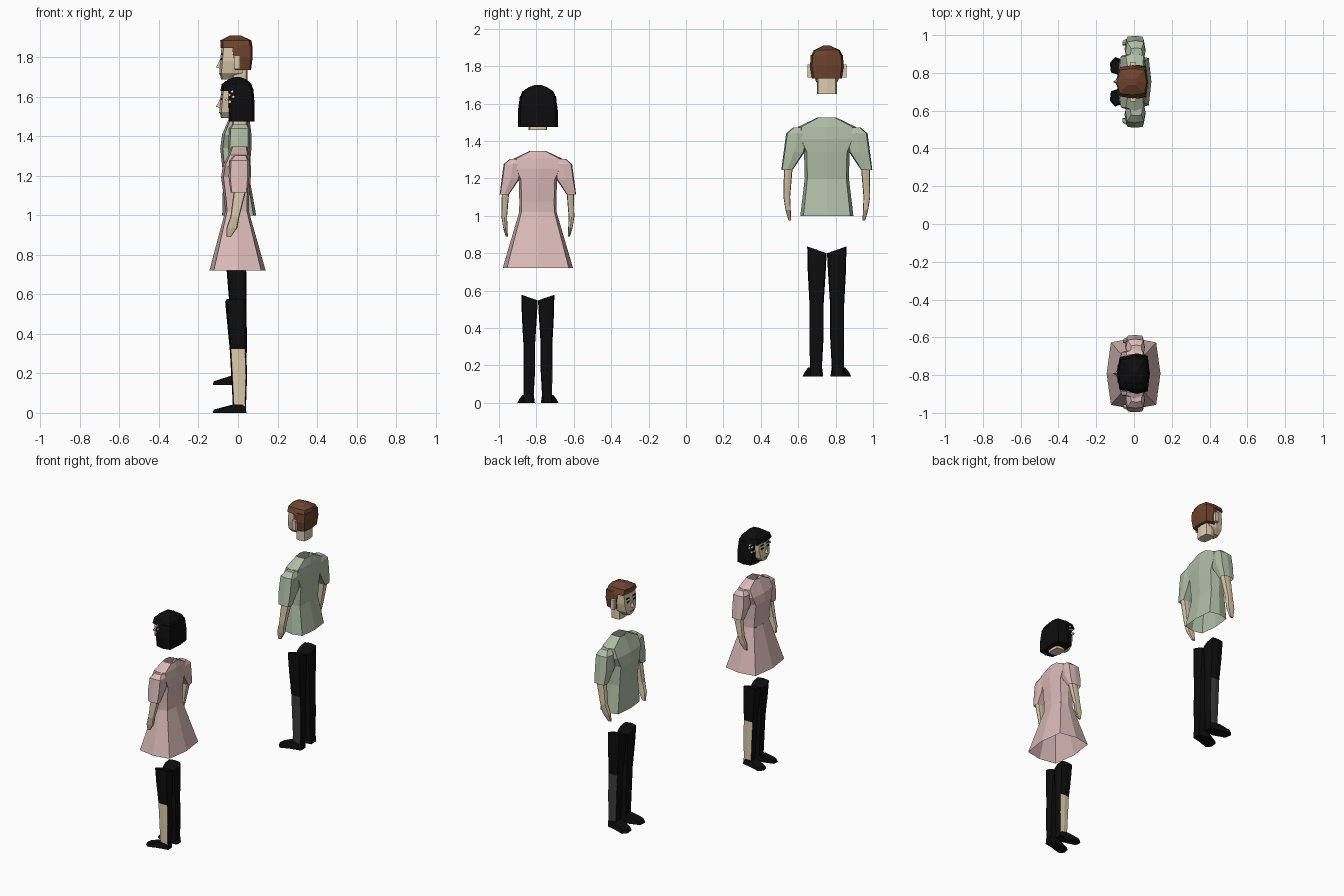
import bpy, bmesh, math
from mathutils import Vector, Matrix

if "Cube" in bpy.data.objects:
    bpy.data.objects.remove(bpy.data.objects["Cube"])


def mat(name, r, g, b):
    m = bpy.data.materials.new(name)
    m.diffuse_color = (r, g, b, 1)
    m.use_nodes = True
    m.node_tree.nodes["Principled BSDF"].inputs["Base Color"].default_value = m.diffuse_color
    return m


SKIN = mat("skin", .72, .60, .42)
BLACK = mat("black", .004, .004, .004)
BROWN = mat("brown hair", .15, .055, .027)
GREEN = mat("sage green", .43, .51, .38)
PINK = mat("dusty pink", .70, .49, .48)
GREY = mat("dark grey", .045, .045, .045)
PETAL = mat("petal", .85, .65, .62)
LIP = mat("lip", .45, .22, .18)


def finish(name, bm, mats, place, rule=None):
    """Place a part through a figure mapping and colour its faces."""
    for v in bm.verts:
        v.co = place(v.co)
    bmesh.ops.recalc_face_normals(bm, faces=bm.faces)
    if rule:
        for f in bm.faces:
            f.material_index = rule(f)
    me = bpy.data.meshes.new(name)
    bm.to_mesh(me)
    bm.free()
    for m in mats:
        me.materials.append(m)
    ob = bpy.data.objects.new(name, me)
    bpy.context.collection.objects.link(ob)
    return ob


def loft(bm, rings, sides=(1,), cap_lo=True, cap_hi=True, kx=.84, ky=.88):
    """Eight-sided tube; ring = (z, x_front, x_back, y centre, y radius, slope)."""
    unit = [(1, 0), (kx, ky), (0, 1), (-kx, ky), (-1, 0), (-kx, -ky), (0, -1), (kx, -ky)]
    for s in sides:
        loops = []
        for z, x0, x1, cy, ry, *sl in rings:
            cx, rx, k = (x0 + x1) / 2, (x1 - x0) / 2, (sl[0] if sl else 0)
            loops.append([bm.verts.new((cx + rx * u, s * (cy + ry * v), z + k * ry * v))
                          for u, v in unit])
        for a, b in zip(loops, loops[1:]):
            for i in range(8):
                j = (i + 1) % 8
                bm.faces.new((a[i], a[j], b[j], b[i]))
        if cap_lo:
            bm.faces.new(loops[0])
        if cap_hi:
            bm.faces.new(loops[-1])


def part(name, rings, m, place, **kw):
    bm = bmesh.new()
    loft(bm, rings, **kw)
    return finish(name, bm, [m], place)


def boxes(name, items, m, place):
    """Boxes at (x, +-y, z) with given sizes."""
    bm = bmesh.new()
    for x, y, z, dx, dy, dz in items:
        for s in (1, -1):
            bmesh.ops.create_cube(bm, size=1, matrix=Matrix.Translation((x, s * y, z))
                                  @ Matrix.Diagonal((dx, dy, dz, 1)))
    return finish(name, bm, [m], place)


def mapping(y0, sx, sy, sz, z_from, z_to):
    return lambda p: Vector((p.x * sx, y0 + p.y * sy, z_to + sz * (p.z - z_from)))


def head(who, place):
    part(who + "_face", [(1.688, -.085, -.02, 0, .03), (1.72, -.094, .03, 0, .06),
                         (1.78, -.09, .05, 0, .074), (1.87, -.082, .055, 0, .076)], SKIN, place)
    part(who + "_neck", [(1.65, -.03, .047, 0, .053), (1.75, -.03, .047, 0, .053)], SKIN, place)
    # wedge nose
    bm = bmesh.new()
    v = [bm.verts.new(c) for c in ((-.112, 0, 1.748), (-.086, 0, 1.80),
                                   (-.085, .015, 1.742), (-.085, -.015, 1.742))]
    for t in ((0, 1, 2), (0, 3, 1), (0, 2, 3), (1, 3, 2)):
        bm.faces.new([v[i] for i in t])
    finish(who + "_nose", bm, [SKIN], place)
    boxes(who + "_eyes_and_brows", [(-.083, .034, 1.79, .009, .024, .01),
                                    (-.082, .034, 1.815, .009, .032, .007)], BLACK, place)
    boxes(who + "_mouth", [(-.091, .008, 1.717, .008, .018, .007)], LIP, place)


def arms(who, cloth, place):
    part(who + "_sleeves", [(1.245, -.04, .052, .213, .03), (1.34, -.05, .06, .175, .056),
                            (1.44, -.045, .06, .158, .06), (1.472, -.02, .045, .135, .045)],
         cloth, place, sides=(1, -1), cap_lo=False)
    part(who + "_arms", [(.975, -.062, -.038, .198, .007), (1.03, -.062, -.004, .207, .014),
                         (1.10, -.04, .008, .214, .018), (1.28, -.02, .048, .205, .024)],
         SKIN, place, sides=(1, -1))


UPPER = [(1.34, -.09, .068, 0, .122), (1.41, -.08, .068, 0, .155),
         (1.475, -.052, .06, 0, .155), (1.525, -.035, .05, 0, .05)]


def legs(who, side_mat, place, y0, knee):
    # trouser legs with a contrasting outer panel below the knee
    bm = bmesh.new()
    loft(bm, [(.16, -.025, .04, .059, .031), (.36, -.034, .046, .055, .038),
              (.53, -.042, .042, .055, .038), (.70, -.056, .042, .054, .048),
              (.818, -.065, .04, .053, .052, .35)], sides=(1, -1))

    def rule(f):
        c = f.calc_center_median()
        out = f.normal.y * (1 if c.y > y0 else -1)
        return 1 if out > .8 and c.z < knee else 0
    finish(who + "_legs", bm, [BLACK, side_mat], place, rule)
    # splayed shoes
    bm = bmesh.new()
    outline = [(.042, .032), (.042, .088), (-.03, .105), (-.1, .131), (-.128, .1),
               (-.122, .05), (-.03, .019)]
    for s in (1, -1):
        lo = [bm.verts.new((x, s * y, .14)) for x, y in outline]
        hi = [bm.verts.new((x * .96, s * (.065 + (y - .065) * .85),
                            .19 if x > -.04 else .16)) for x, y in outline]
        bm.faces.new(lo)
        bm.faces.new([hi[i] for i in (0, 1, 2, 6)])
        bm.faces.new([hi[i] for i in (2, 3, 4, 5, 6)])
        for i in range(7):
            j = (i + 1) % 7
            bm.faces.new((lo[i], lo[j], hi[j], hi[i]))
    finish(who + "_shoes", bm, [BLACK], place)


# ---- man ----
MY = .753
man = mapping(MY, 1, 1, 1, 0, 0)
head("man", man)
part("man_hair_back", [(1.735, -.02, .066, 0, .08), (1.80, -.03, .074, 0, .09),
                       (1.86, -.04, .074, 0, .086)], BROWN, man)
part("man_hair_cap", [(1.848, -.088, .074, 0, .088), (1.885, -.09, .068, 0, .07),
                      (1.91, -.04, .015, 0, .018)], BROWN, man)
boxes("man_ears", [(-.005, .093, 1.775, .03, .022, .07)], SKIN, man)
part("man_shirt", [(1.0, -.08, .092, 0, .142), (1.2, -.075, .056, 0, .118)] + UPPER,
     GREEN, man, cap_lo=False, cap_hi=False)
arms("man", GREEN, man)
legs("man", GREY, man, MY, .5)

# ---- woman ----
WY = -.792
woman_head = mapping(WY, 1, .93, .93, 1.91, 1.70)
woman_body = mapping(WY, .95, .84, .83, 1.525, 1.347)
woman_legs = mapping(WY, 1, .84, .83, .14, 0)
woman = mapping(WY, 1, 1, 1, 0, 0)
head("woman", woman_head)
part("woman_bob_hair", [(1.475, -.045, .083, 0, .107), (1.56, -.056, .084, 0, .107),
                        (1.64, -.058, .078, 0, .096)], BLACK, woman)
part("woman_hair_top", [(1.628, -.09, .08, 0, .098), (1.665, -.082, .068, 0, .083),
                        (1.687, -.05, .045, 0, .05), (1.70, -.015, .01, 0, .015)], BLACK, woman)
# small flower pins on both sides of the hair
bm = bmesh.new()
for s in (1, -1):
    for x, z in ((-.045, 1.61), (-.03, 1.625), (-.025, 1.60), (-.06, 1.585), (-.042, 1.575)):
        y = s * (.104 + (x - .015) * .2)
        bmesh.ops.create_cone(bm, cap_ends=True, segments=5, radius1=.008, radius2=.008, depth=.009,
                              matrix=Matrix.Translation((x, y, z)) @ Matrix.Rotation(math.pi / 2, 4, 'X'))
finish("woman_flower_pins", bm, [PETAL], woman)
part("woman_bodice", [(1.131, -.068, .058, 0, .119), (1.2, -.073, .058, 0, .118)] + UPPER,
     PINK, woman_body, cap_lo=False, cap_hi=False)
part("woman_skirt", [(.72, -.145, .14, 0, .188), (1.02, -.065, .055, 0, .1)],
     PINK, woman, cap_lo=False, cap_hi=False)
arms("woman", PINK, woman_body)
legs("woman", SKIN, woman_legs, WY, .324)
